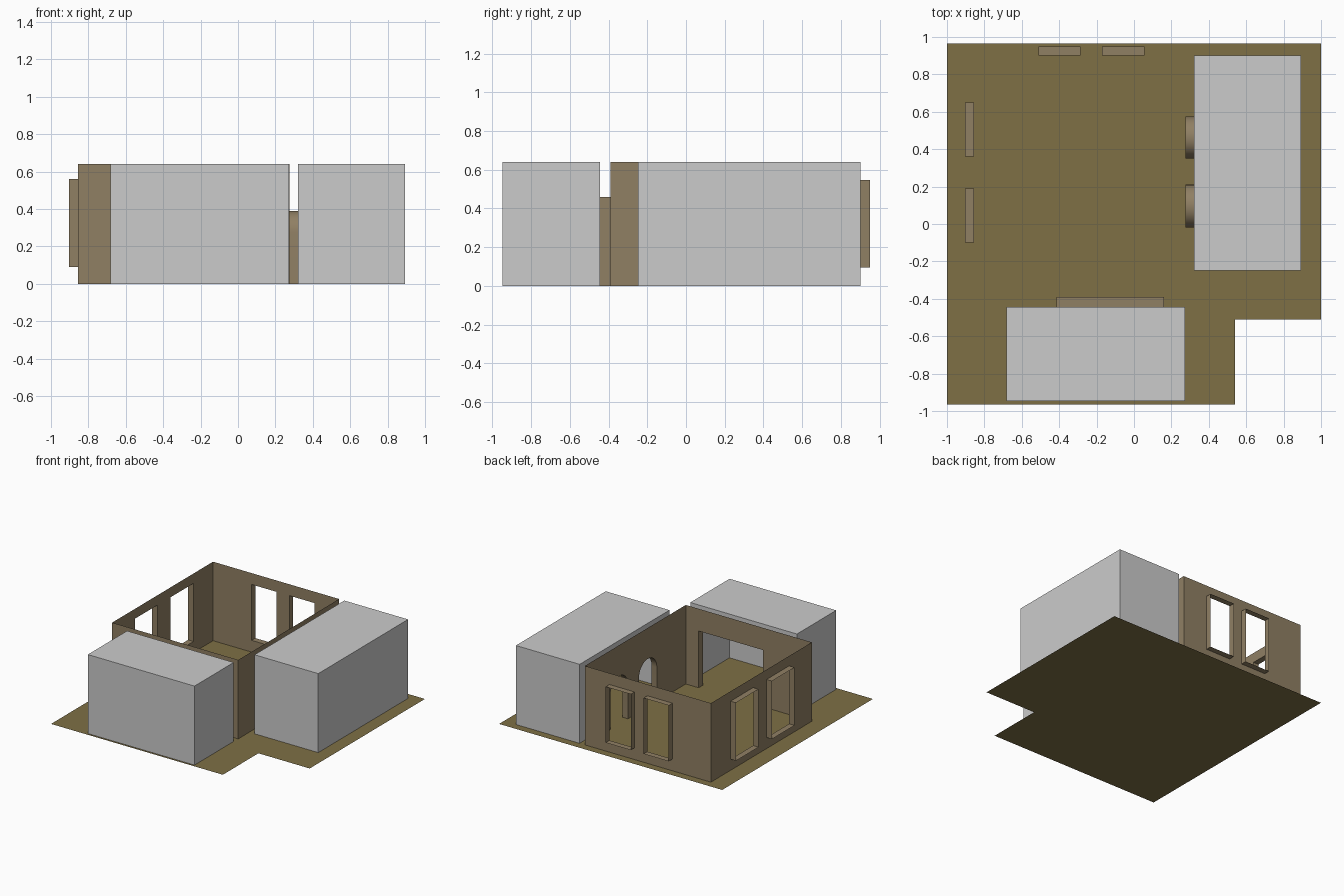
import bpy, bmesh, math
from mathutils import Vector

if "Cube" in bpy.data.objects:
    bpy.data.objects.remove(bpy.data.objects["Cube"])

H = 0.64  # wall height


def material(name, rgb):
    m = bpy.data.materials.new(name)
    m.diffuse_color = (*rgb, 1)
    m.use_nodes = True
    m.node_tree.nodes["Principled BSDF"].inputs["Base Color"].default_value = m.diffuse_color
    return m


WALL = material("wall_brown", (0.28, 0.215, 0.127))
FLOOR = material("floor_olive", (0.21, 0.16, 0.06))


def finish(name, bm, mat=None, smooth=False):
    bmesh.ops.remove_doubles(bm, verts=bm.verts, dist=1e-4)
    me = bpy.data.meshes.new(name)
    bm.to_mesh(me)
    bm.free()
    ob = bpy.data.objects.new(name, me)
    bpy.context.collection.objects.link(ob)
    if mat:
        me.materials.append(mat)
    if smooth:
        bpy.ops.object.select_all(action='DESELECT')
        ob.select_set(True)
        bpy.context.view_layer.objects.active = ob
        bpy.ops.object.shade_smooth_by_angle(angle=math.radians(30))
    return ob


def place(axis, d, u, z):
    """Point on the wall plane axis = d, at distance u along it."""
    return Vector((d, u, z)) if axis == 'x' else Vector((u, d, z))


def rect(u0, u1, z0, z1):
    return [(u0, z0), (u0, z1), (u1, z1), (u1, z0)]


def arch(u0, u1, top, n=16):
    c, r = (u0 + u1) / 2, (u1 - u0) / 2
    curve = [(c - r * math.cos(math.pi * i / n), top - r + r * math.sin(math.pi * i / n))
             for i in range(n + 1)]
    return [(u0, 0)] + curve + [(u1, 0)]


def panel(bm, axis, d, u0, u1, side, doors=(), windows=()):
    """Flat wall with door notches and window holes, facing side (+1 / -1)."""
    outline = [(u0, 0)]
    for door in sorted(doors):
        outline += door
    outline += [(u1, 0), (u1, H), (u0, H)]
    edges = []
    for loop in [outline, *windows]:
        vs = [bm.verts.new(place(axis, d, *p)) for p in loop]
        edges += [bm.edges.new((vs[i - 1], vs[i])) for i in range(len(vs))]
    normal = Vector((side, 0, 0)) if axis == 'x' else Vector((0, side, 0))
    geom = bmesh.ops.triangle_fill(bm, use_beauty=True, edges=edges, normal=normal)["geom"]
    for f in geom:
        if isinstance(f, bmesh.types.BMFace):
            f.normal_update()
            if f.normal.dot(normal) < 0:
                f.normal_flip()


def reveal(name, axis, d0, d1, loop, closed):
    """Thin sleeve around an opening, running from d0 to d1."""
    bm = bmesh.new()
    a = [bm.verts.new(place(axis, d0, *p)) for p in loop]
    b = [bm.verts.new(place(axis, d1, *p)) for p in loop]
    zs = [p[1] for p in loop]
    mid = place(axis, (d0 + d1) / 2, (loop[0][0] + loop[-1][0]) / 2, (min(zs) + max(zs)) / 2)
    for i in range(0 if closed else 1, len(loop)):
        f = bm.faces.new((a[i - 1], a[i], b[i], b[i - 1]))
        f.normal_update()
        if f.normal.dot(f.calc_center_median() - mid) < 0:
            f.normal_flip()
    finish(name, bm, WALL, smooth=True)


# Openings
left_windows = [rect(-0.10, 0.19, 0.09, 0.56), rect(0.36, 0.65, 0.09, 0.56)]
back_windows = [rect(-0.51, -0.285, 0.095, 0.548), rect(-0.17, 0.055, 0.095, 0.548)]
arches = [arch(-0.02, 0.21, 0.39), arch(0.35, 0.575, 0.39)]
wide_door = rect(-0.415, 0.16, 0, 0.46)

# Floor
bm = bmesh.new()
bm.faces.new([bm.verts.new((x, y, 0)) for x, y in
              [(-1, -0.965), (0.54, -0.965), (0.54, -0.51), (1, -0.51), (1, 0.965), (-1, 0.965)]])
finish("floor", bm, FLOOR)

# Main room, open to the sky
X0, X1, Y0, Y1 = -0.855, 0.275, -0.39, 0.902
bm = bmesh.new()
panel(bm, 'x', X0, Y0, Y1, -1, windows=left_windows)
panel(bm, 'x', X1, Y0, Y1, 1, doors=arches)
panel(bm, 'y', Y0, X0, X1, -1, doors=[wide_door])
panel(bm, 'y', Y1, X0, X1, 1, windows=back_windows)
finish("room_walls", bm, WALL)

# Window and door sleeves
for i, w in enumerate(left_windows):
    reveal(f"left_window_frame_{i + 1}", 'x', X0, -0.903, w, True)
for i, w in enumerate(back_windows):
    reveal(f"back_window_frame_{i + 1}", 'y', Y1, 0.95, w, True)
for i, a in enumerate(arches):
    reveal(f"arch_passage_{i + 1}", 'x', X1, 0.322, a, False)
reveal("wide_door_passage", 'y', Y0, -0.445, wide_door, False)


def side_room(name, x0, x1, y0, y1, left_doors=(), back_doors=()):
    """Grey roofed shell with openings towards the main room."""
    bm = bmesh.new()
    panel(bm, 'x', x0, y0, y1, -1, doors=left_doors)
    panel(bm, 'x', x1, y0, y1, 1)
    panel(bm, 'y', y0, x0, x1, -1)
    panel(bm, 'y', y1, x0, x1, 1, doors=back_doors)
    bm.faces.new([bm.verts.new((x, y, H)) for x, y in [(x0, y0), (x1, y0), (x1, y1), (x0, y1)]])
    finish(name, bm)


side_room("right_room", 0.322, 0.893, -0.248, 0.902, left_doors=arches)
side_room("front_room", -0.683, 0.273, -0.947, -0.445, back_doors=[wide_door])
